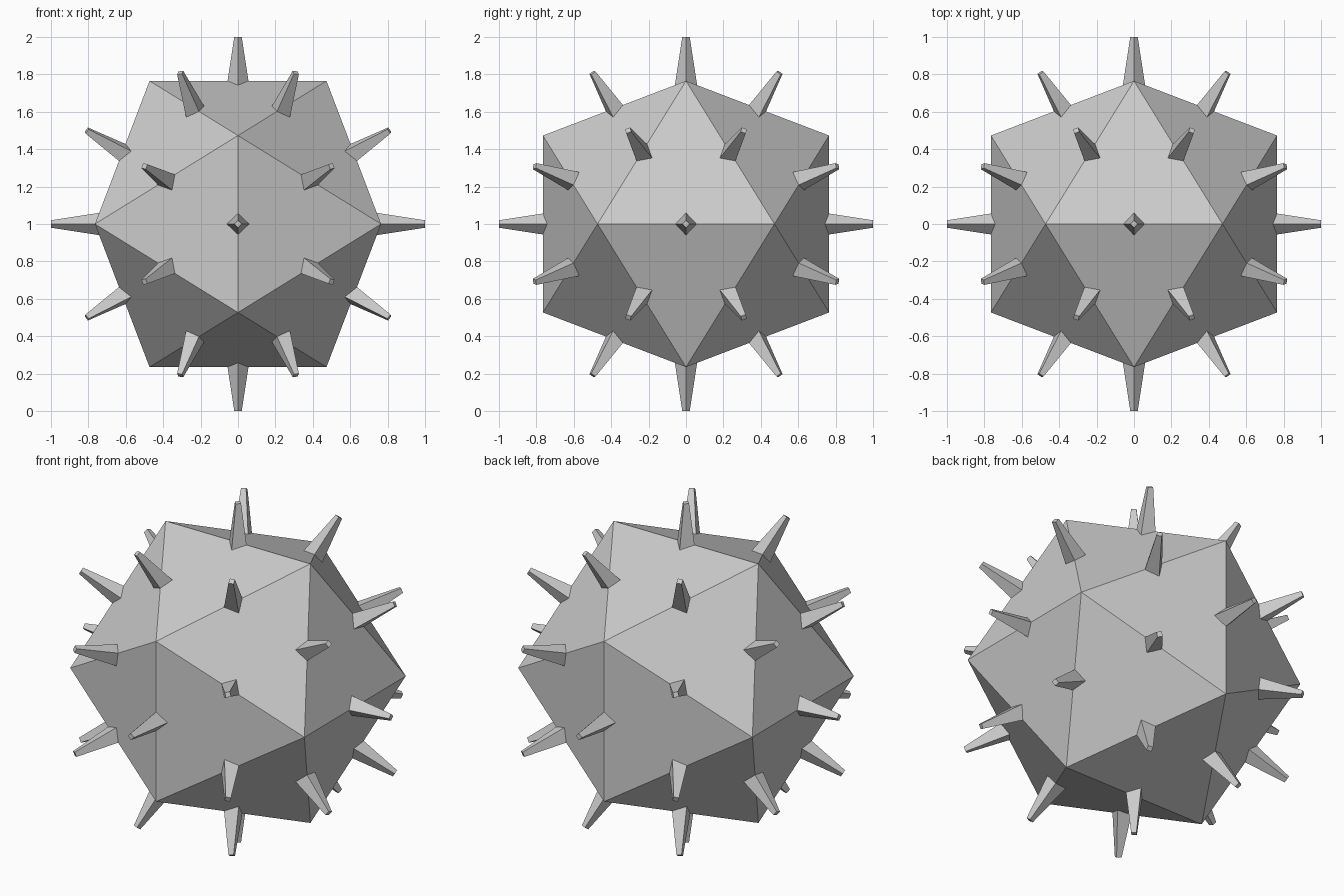
import bpy, bmesh
from mathutils import Vector

if "Cube" in bpy.data.objects:
    bpy.data.objects.remove(bpy.data.objects["Cube"])

A, B = 0.473, 0.765          # half edge length and half width of the icosahedron
CENTRE = Vector((0, 0, 1))


def make_object(name, bm):
    bmesh.ops.recalc_face_normals(bm, faces=bm.faces[:])
    mesh = bpy.data.meshes.new(name)
    bm.to_mesh(mesh)
    bm.free()
    obj = bpy.data.objects.new(name, mesh)
    obj.location = CENTRE
    bpy.context.collection.objects.link(obj)
    return obj


# Icosahedron corners: three mutually perpendicular rectangles
corners = []
for s in (-A, A):
    for t in (-B, B):
        corners += [Vector((s, 0, t)), Vector((0, t, s)), Vector((t, s, 0))]

# Body: hull of the corners
bm = bmesh.new()
for c in corners:
    bm.verts.new(c)
bmesh.ops.convex_hull(bm, input=bm.verts[:])
edges = [(e.verts[0].co.copy(), e.verts[1].co.copy()) for e in bm.edges]
make_object("body", bm)


# Spikes: tapered four-sided studs at every edge midpoint, corners along the edge
def add_spike(bm, a, b, r0=0.70, r1=1.0, w0=0.066, w1=0.02):
    n = (a + b).normalized()
    e = (b - a).normalized()
    p = n.cross(e)
    rings = [[bm.verts.new(n * r + d * w) for d in (e, p, -e, -p)]
             for r, w in ((r0, w0), (r1, w1))]
    bm.faces.new(rings[0][::-1])
    bm.faces.new(rings[1])
    for i in range(4):
        j = (i + 1) % 4
        bm.faces.new((rings[0][i], rings[0][j], rings[1][j], rings[1][i]))


bm = bmesh.new()
for a, b in edges:
    add_spike(bm, a, b)
make_object("spikes", bm)
